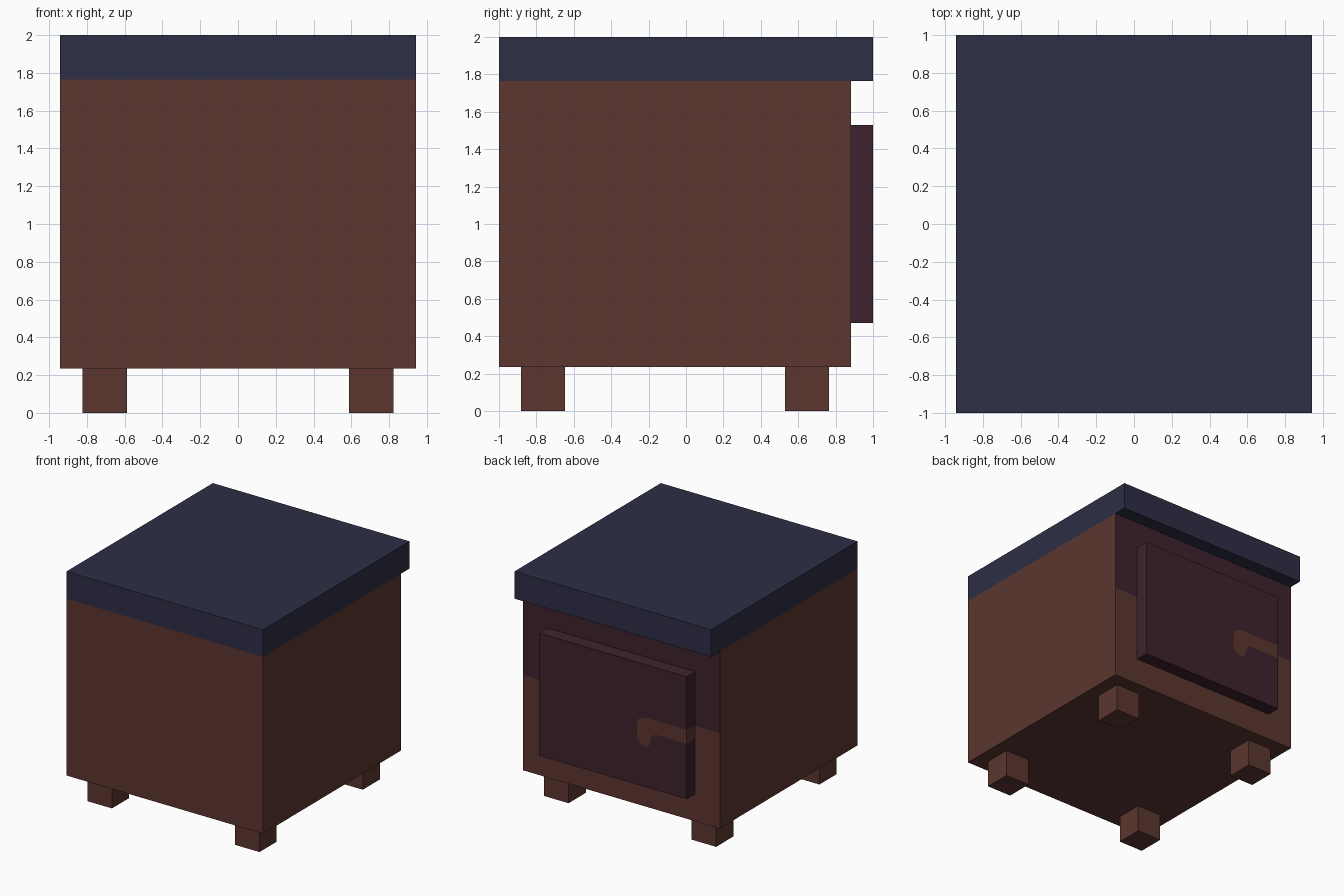
import bpy, bmesh
from mathutils import Vector

if "Cube" in bpy.data.objects:
    bpy.data.objects.remove(bpy.data.objects["Cube"])


def material(name, rgb):
    m = bpy.data.materials.new(name)
    lin = [((c / 255 + 0.055) / 1.055) ** 2.4 for c in rgb]
    m.diffuse_color = (*lin, 1)
    m.use_nodes = True
    m.node_tree.nodes["Principled BSDF"].inputs["Base Color"].default_value = m.diffuse_color
    return m


brown = material("brown wood", (92, 54, 47))
navy = material("navy lid", (46, 46, 70))
purple = material("dark purple", (62, 34, 46))


def finish(name, bm, *mats):
    me = bpy.data.meshes.new(name)
    bmesh.ops.recalc_face_normals(bm, faces=bm.faces)
    bm.to_mesh(me)
    bm.free()
    for m in mats:
        me.materials.append(m)
    ob = bpy.data.objects.new(name, me)
    bpy.context.collection.objects.link(ob)
    return ob


def box(lo, hi):
    bm = bmesh.new()
    bmesh.ops.create_cube(bm, size=1)
    lo, hi = Vector(lo), Vector(hi)
    for v in bm.verts:
        v.co = (lo + hi) / 2 + v.co * (hi - lo)
    return bm


U = 2 / 17            # the model sits on a regular grid of 17 steps
W, Y = 8 * U, 7.5 * U  # half width, back of body

# Lid, overhanging at the back
finish("lid", box((-W, -1, 15 * U), (W, 1, 2)), navy)

# Body: upper half of the back is purple
split = 1.06
bm = box((-W, -1, 2 * U), (W, Y, 15 * U))
bmesh.ops.bisect_plane(bm, geom=bm.verts[:] + bm.edges[:] + bm.faces[:],
                       plane_co=(0, 0, split), plane_no=(0, 0, 1))
bm.normal_update()
for f in bm.faces:
    if f.normal.y > 0.9 and f.calc_center_median().z > split:
        f.material_index = 1
finish("body", bm, brown, purple)

# Legs
for sx, side in ((-1, "left"), (1, "right")):
    for y0, end in ((-7.5 * U, "front"), (4.5 * U, "back")):
        cx = sx * 6 * U
        finish(f"{end}_{side}_leg",
               box((cx - U, y0, 0), (cx + U, y0 + 2 * U, 2 * U)), brown)

# Door: raised panel with a hook-shaped handle inset into its face
D, Z0, Z1 = 6 * U, 4 * U, 13 * U
hook = [(-D, 1.07), (-0.315, 1.07), (-0.27, 1.06), (-0.24, 1.035), (-0.23, 1.0),
        (-0.23, 0.87), (-0.26, 0.835), (-0.305, 0.82), (-0.34, 0.83),
        (-0.355, 0.855), (-0.36, 0.90), (-0.38, 0.935), (-0.42, 0.95), (-D, 0.95)]
corners = [(-D, Z0), (D, Z0), (D, Z1), (-D, Z1)]
bm = bmesh.new()
hv = [bm.verts.new((x, Y, z)) for x, z in hook]
cv = [bm.verts.new((x, Y, z)) for x, z in corners]
faces = [bm.faces.new(hv), bm.faces.new(cv + hv)]
ext = bmesh.ops.extrude_face_region(bm, geom=faces, use_keep_orig=False)
for g in ext["geom"]:
    if isinstance(g, bmesh.types.BMVert):
        g.co.y = 1
for f in bm.faces:
    xs = [v.co.x for v in f.verts]
    zs = [v.co.z for v in f.verts]
    # handle band: faces lying wholly within the hook's extent
    if max(xs) < 0 and min(zs) > 0.8 and max(zs) < 1.08:
        f.material_index = 1
finish("door", bm, purple, brown)
